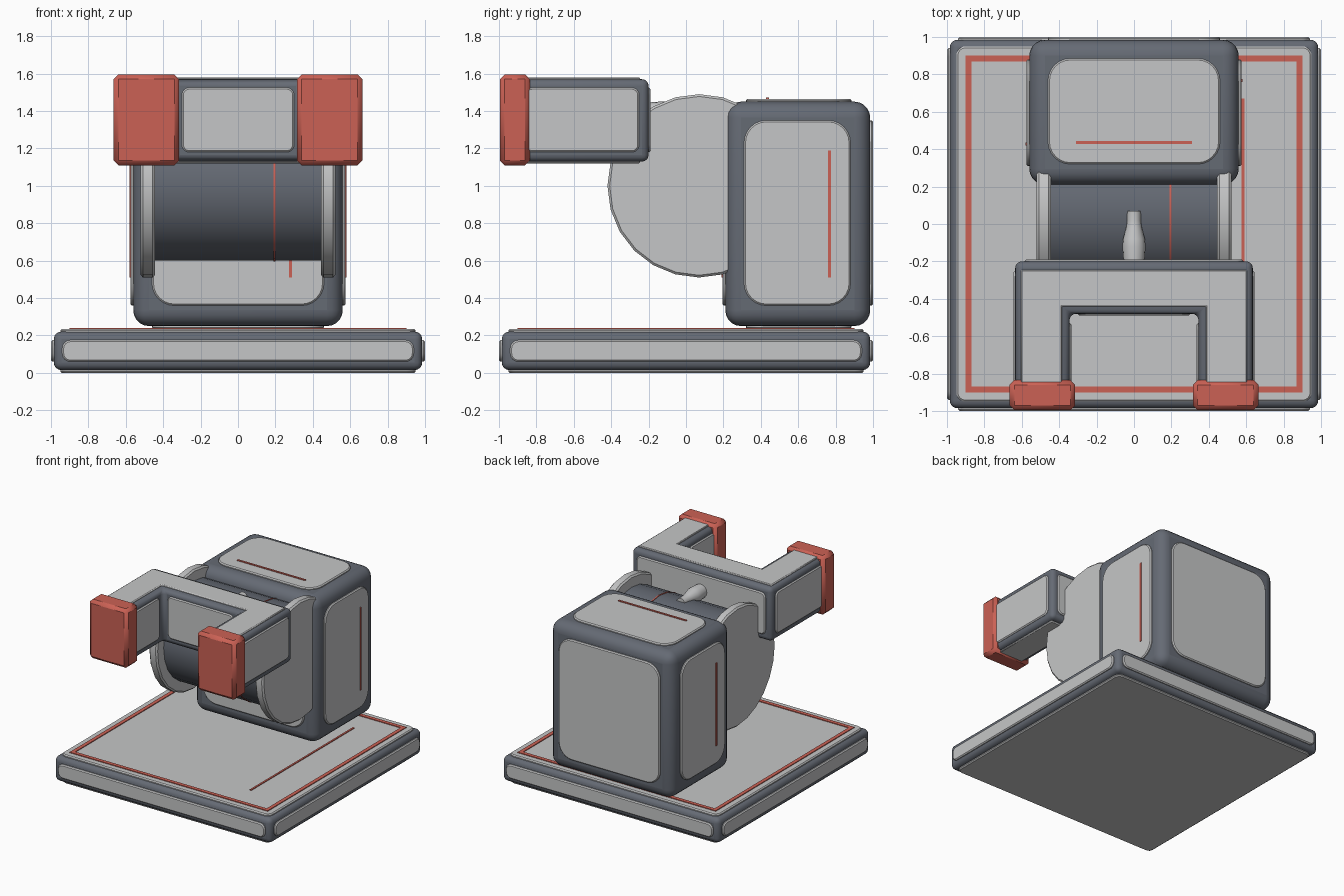
import bpy, bmesh, math
from mathutils import Vector

if "Cube" in bpy.data.objects:
    bpy.data.objects.remove(bpy.data.objects["Cube"])


def material(name, rgb):
    m = bpy.data.materials.new(name)
    m.diffuse_color = (*rgb, 1)
    m.use_nodes = True
    m.node_tree.nodes["Principled BSDF"].inputs["Base Color"].default_value = m.diffuse_color
    return m


LIGHT = material("light grey", (0.56, 0.565, 0.57))
DARK = material("slate grey", (0.13, 0.145, 0.175))
RED = material("red", (0.60, 0.12, 0.09))


def to_xyz(axis, u, v, d):
    return Vector({'X': (d, u, v), 'Y': (u, d, v), 'Z': (u, v, d)}[axis])


def finish(name, bm, mat, bevel=0, segments=1):
    bmesh.ops.recalc_face_normals(bm, faces=bm.faces)
    mesh = bpy.data.meshes.new(name)
    bm.to_mesh(mesh)
    bm.free()
    mesh.materials.append(mat)
    ob = bpy.data.objects.new(name, mesh)
    bpy.context.collection.objects.link(ob)
    if bevel:
        mod = ob.modifiers.new("bevel", 'BEVEL')
        mod.width, mod.segments = bevel, segments
        mod.limit_method, mod.angle_limit = 'ANGLE', math.radians(40)
    bpy.ops.object.select_all(action='DESELECT')
    ob.select_set(True)
    bpy.context.view_layer.objects.active = ob
    bpy.ops.object.shade_smooth_by_angle(angle=math.radians(30))
    return ob


def prism(name, pts, axis, d0, d1, mat, bevel=0, segments=1):
    """Extrude a 2D outline along an axis from d0 to d1."""
    bm = bmesh.new()
    face = bm.faces.new([bm.verts.new(to_xyz(axis, u, v, d0)) for u, v in pts])
    new = bmesh.ops.extrude_face_region(bm, geom=[face])["geom"]
    verts = [g for g in new if isinstance(g, bmesh.types.BMVert)]
    bmesh.ops.translate(bm, verts=verts, vec=to_xyz(axis, 0, 0, d1 - d0))
    return finish(name, bm, mat, bevel, segments)


def rect(u0, u1, v0, v1):
    return [(u0, v0), (u1, v0), (u1, v1), (u0, v1)]


def round_rect(u0, u1, v0, v1, r, n=6):
    pts = []
    for k, (cu, cv) in enumerate([(u1 - r, v1 - r), (u0 + r, v1 - r),
                                  (u0 + r, v0 + r), (u1 - r, v0 + r)]):
        for i in range(n + 1):
            a = math.pi / 2 * (k + i / n)
            pts.append((cu + r * math.cos(a), cv + r * math.sin(a)))
    return pts


def circle(cu, cv, r, n=24):
    return [(cu + r * math.cos(2 * math.pi * i / n), cv + r * math.sin(2 * math.pi * i / n))
            for i in range(n)]


def panel(name, axis, u0, u1, v0, v1, r, outer, side):
    """Rounded cover plate whose outer face lies at outer, facing side."""
    prism(name, round_rect(u0, u1, v0, v1, r), axis, outer - side * 0.04, outer, LIGHT, 0.008)


def strip(name, axis, u0, u1, v0, v1, surface, side):
    prism(name, rect(u0, u1, v0, v1), axis, surface - side * 0.002, surface + side * 0.006, RED)


# Base slab with cover plates
prism("base", rect(-0.985, 0.985, -0.985, 0.985), 'Z', 0.015, 0.22, DARK, 0.04, 4)
for s in (-1, 1):
    panel("base_side_panel", 'X', -0.94, 0.94, 0.06, 0.175, 0.045, s, s)
    panel("base_end_panel", 'Y', -0.94, 0.94, 0.06, 0.175, 0.045, s, s)
panel("base_top_panel", 'Z', -0.95, 0.95, -0.95, 0.95, 0.05, 0.235, 1)
panel("base_bottom_panel", 'Z', -0.95, 0.95, -0.95, 0.95, 0.05, 0.0, -1)

# Red frame and line on the base
for s in (-1, 1):
    a, b = sorted((s * 0.87, s * 0.90))
    strip("base_frame_side", 'Z', a, b, -0.90, 0.90, 0.235, 1)
    strip("base_frame_end", 'Z', -0.87, 0.87, a, b, 0.235, 1)
strip("base_line", 'Z', 0.575, 0.59, -0.67, 0.67, 0.235, 1)

# Upright body
prism("body", rect(-0.56, 0.56, 0.21, 0.985), 'Z', 0.25, 1.45, DARK, 0.085, 5)
for s in (-1, 1):
    panel("body_side_panel", 'X', 0.31, 0.88, 0.36, 1.35, 0.12, s * 0.575, s)
    y = 0.5975 + s * 0.17
    strip("body_side_line", 'X', y - 0.008, y + 0.008, 0.51, 1.19, s * 0.575, s)
panel("body_front_panel", 'Y', -0.46, 0.46, 0.36, 1.35, 0.12, 0.195, -1)
panel("body_back_panel", 'Y', -0.46, 0.46, 0.36, 1.35, 0.12, 1.0, 1)
panel("body_top_panel", 'Z', -0.46, 0.46, 0.32, 0.885, 0.12, 1.465, 1)
panel("body_bottom_panel", 'Z', -0.46, 0.46, 0.32, 0.885, 0.12, 0.235, -1)
strip("body_front_line", 'Y', 0.272, 0.288, 0.51, 1.19, 0.195, -1)
strip("body_top_line", 'Z', -0.31, 0.31, 0.427, 0.443, 1.465, 1)

# Rotating shoulder: drum, red ring and side discs
prism("drum", circle(0.07, 1.0, 0.40), 'X', -0.46, 0.46, DARK)
prism("drum_ring", circle(0.07, 1.0, 0.404), 'X', 0.19, 0.20, RED)
for s in (-1, 1):
    prism("shoulder_disc", circle(0.07, 1.0, 0.49), 'X', s * 0.445, s * 0.52, LIGHT, 0.012)

# Small bottle-shaped wrist joint, turned around the y direction
bm = bmesh.new()
profile = [(0, -0.21), (0.055, -0.21), (0.062, -0.12), (0.058, -0.08),
           (0.042, -0.02), (0.037, 0.02), (0.038, 0.07), (0, 0.07)]
vs = [bm.verts.new((r, y, 1.39)) for r, y in profile]
es = [bm.edges.new(p) for p in zip(vs, vs[1:])]
bmesh.ops.spin(bm, geom=vs + es, cent=(0, 0, 1.39), axis=(0, 1, 0),
               angle=2 * math.pi, steps=16)
bmesh.ops.remove_doubles(bm, verts=bm.verts, dist=0.0005)
finish("wrist_joint", bm, LIGHT)


# Forked gripper
def fork(outer, inner, back, mid, front):
    return [(-outer, back), (-outer, front), (-inner, front), (-inner, mid),
            (inner, mid), (inner, front), (outer, front), (outer, back)]


prism("fork", fork(0.635, 0.345, -0.20, -0.48, -0.88), 'Z', 1.13, 1.57, DARK, 0.035, 4)
for name, outer, side in (("fork_top_panel", 1.58, 1), ("fork_bottom_panel", 1.12, -1)):
    prism(name, fork(0.605, 0.385, -0.245, -0.44, -0.86), 'Z',
          outer - side * 0.03, outer, LIGHT, 0.006)
panel("fork_back_panel", 'Y', -0.585, 0.585, 1.18, 1.525, 0.04, -0.19, 1)
panel("fork_front_panel", 'Y', -0.30, 0.30, 1.18, 1.525, 0.04, -0.49, -1)
for s in (-1, 1):
    panel("fork_outer_panel", 'X', -0.86, -0.25, 1.18, 1.525, 0.04, s * 0.645, s)
    panel("fork_inner_panel", 'X', -0.86, -0.53, 1.18, 1.525, 0.04, s * 0.335, -s)
    # Red finger pads
    a, b = sorted((s * 0.315, s * 0.665))
    prism("finger_pad", rect(a, b, -0.995, -0.835), 'Z', 1.11, 1.595, RED, 0.025)
